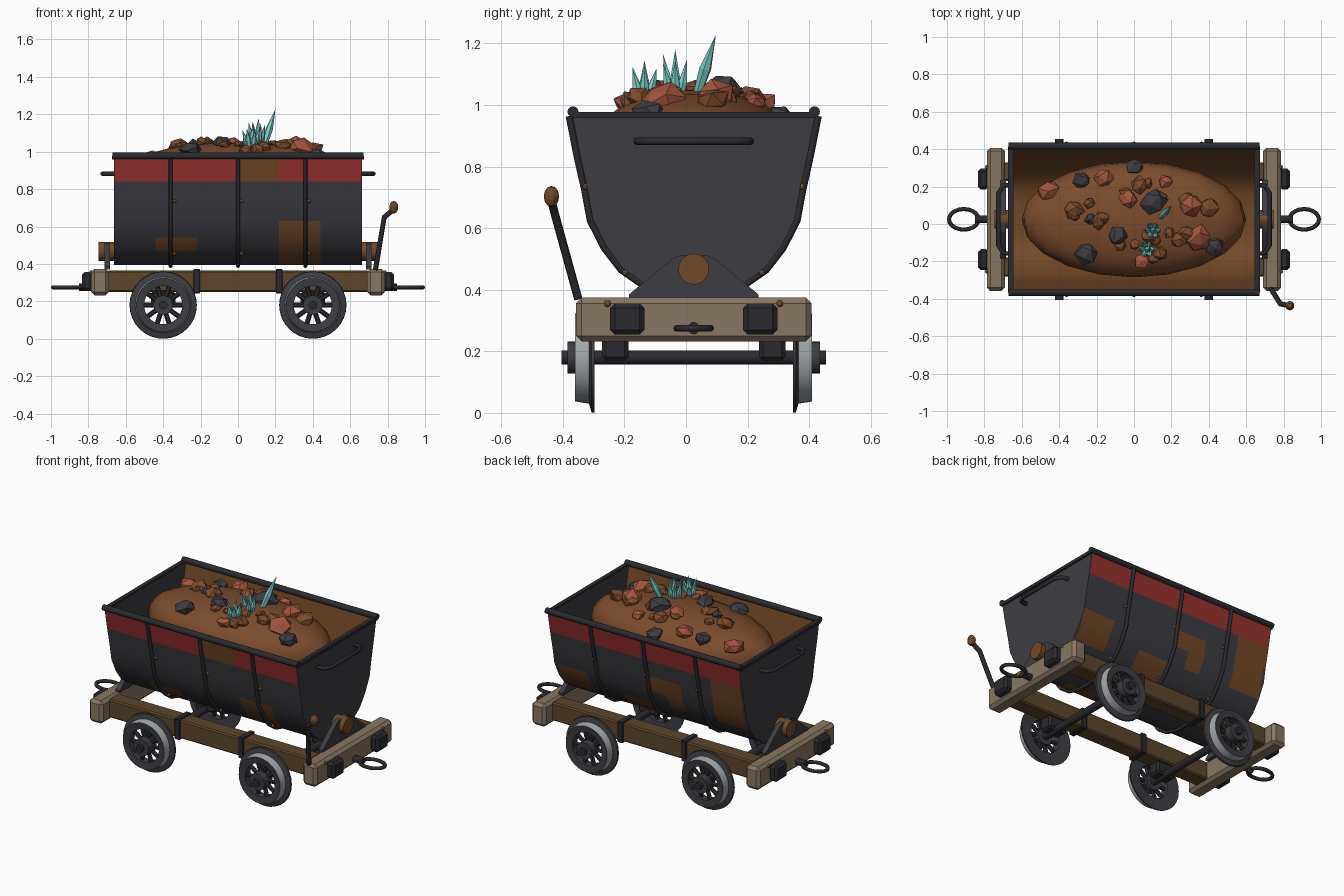
import bpy, bmesh, math, random
from mathutils import Vector, Matrix

old = bpy.data.objects.get("Cube")
if old:
    bpy.data.objects.remove(old)
random.seed(4)
MID = 0.025      # the wagon's centre line, pushed back by the lever
smooth = []


def material(name, r, g, b):
    m = bpy.data.materials.new(name)
    m.use_nodes = True
    m.diffuse_color = (r, g, b, 1)
    m.node_tree.nodes["Principled BSDF"].inputs["Base Color"].default_value = (r, g, b, 1)
    return m


plate = material("plate grey", .047, .046, .055)
iron = material("dark iron", .024, .024, .029)
red = material("red paint", .32, .032, .028)
rust = material("rust", .17, .066, .02)
ore = material("ore brown", .2, .072, .026)
red_ore = material("red ore", .37, .09, .05)
crystal_blue = material("crystal", .2, .62, .6)
pale_wood = material("pale wood", .25, .185, .12)
dark_wood = material("dark wood", .11, .06, .024)
steel = material("steel", .36, .39, .41)


def finish(name, bm, *mats, soft=True):
    bmesh.ops.recalc_face_normals(bm, faces=bm.faces)
    me = bpy.data.meshes.new(name)
    bm.to_mesh(me)
    bm.free()
    for m in mats:
        me.materials.append(m)
    ob = bpy.data.objects.new(name, me)
    ob.location.y = MID
    bpy.context.collection.objects.link(ob)
    if soft:
        smooth.append(ob)
    return ob


def box(name, centre, size, mat, bevel=0):
    bm = bmesh.new()
    bmesh.ops.create_cube(bm, size=1, matrix=Matrix.Translation(centre) @ Matrix.Diagonal((*size, 1)))
    if bevel:
        bmesh.ops.bevel(bm, geom=bm.edges[:], offset=bevel, segments=1, affect='EDGES')
    return finish(name, bm, mat, soft=False)


def add_rod(bm, a, b, r, tip=None, sides=12):
    a, b = Vector(a), Vector(b)
    turn = (b - a).to_track_quat('Z', 'Y').to_matrix().to_4x4()
    bmesh.ops.create_cone(bm, cap_ends=True, segments=sides, radius1=r, radius2=r if tip is None else tip,
                          depth=(b - a).length, matrix=Matrix.Translation((a + b) / 2) @ turn)


def rod(name, a, b, r, mat, sides=12):
    bm = bmesh.new()
    add_rod(bm, a, b, r, sides=sides)
    return finish(name, bm, mat)


def tube(name, points, r, mat, cyclic=False):
    cu = bpy.data.curves.new(name, 'CURVE')
    cu.dimensions = '3D'
    cu.bevel_depth, cu.bevel_resolution, cu.use_fill_caps = r, 2, True
    sp = cu.splines.new('POLY')
    sp.points.add(len(points) - 1)
    for p, q in zip(sp.points, points):
        p.co = (*q, 1)
    sp.use_cyclic_u = cyclic
    cu.materials.append(mat)
    ob = bpy.data.objects.new(name, cu)
    ob.location.y = MID
    bpy.context.collection.objects.link(ob)


def ball(name, centre, size, mat):
    bm = bmesh.new()
    bmesh.ops.create_uvsphere(bm, u_segments=10, v_segments=6, radius=1,
                              matrix=Matrix.Translation(centre) @ Matrix.Diagonal((*size, 1)))
    return finish(name, bm, mat)


def prism(name, outline, x0, x1, mat):
    bm = bmesh.new()
    face = bm.faces.new([bm.verts.new((x0, y, z)) for y, z in outline])
    out = bmesh.ops.extrude_face_region(bm, geom=[face])["geom"]
    bmesh.ops.translate(bm, verts=[v for v in out if isinstance(v, bmesh.types.BMVert)], vec=(x1 - x0, 0, 0))
    return finish(name, bm, mat)


# Tub cross-section, from one rim under the belly to the other
half = [(.395, .97), (.37, .84), (.346, .73), (.328, .63), (.283, .54), (.23, .47), (.16, .42), (.07, .395)]
section = [(-y, z) for y, z in half] + half[::-1]
# Rust patches as side, x range, z range
patches = [(-1, 0, .22, .84, 1), (-1, .22, .44, .4, .63), (-1, -.44, -.22, .47, .54),
           (1, -.66, -.44, .54, .84), (1, -.22, 0, .63, .73), (1, -.22, -.11, .54, .63),
           (1, 0, .22, .42, .54), (1, .44, .66, .47, .63)]


def paint(c):
    for side, x0, x1, z0, z1 in patches:
        if c.y * side > 0 and x0 < c.x < x1 and z0 < c.z < z1:
            return 2
    return 1 if c.z > .84 else 0


def sheet(name, outline, rule, *mats):
    bm = bmesh.new()
    cols = [[bm.verts.new((-.66 + .11 * i, y, z)) for y, z in outline] for i in range(13)]
    for a, b in zip(cols, cols[1:]):
        for j in range(len(outline) - 1):
            f = bm.faces.new((a[j], a[j + 1], b[j + 1], b[j]))
            f.material_index = rule(f.calc_center_median())
    return finish(name, bm, *mats)


sheet("tub_shell", section, paint, plate, red, rust)
lining = sheet("tub_lining", [(y * .965, max(z, .41)) for y, z in section], lambda c: 0, rust)
lining.data.flip_normals()

# Ribs, rivets and rim
for x in (-.36, 0, .36):
    tube("tub_rib", [(x, y * 1.025, z - .006) for y, z in section], .011, iron)
    for s in (-1, 1):
        ball("rivet", (x + .02, s * .352, .735), (.01, .01, .01), rust)
        ball("rivet", (x + .02, s * .222, .455), (.01, .01, .01), rust)
for s in (-1, 1):
    rod("side_rim", (-.672, s * .392, .978), (.672, s * .392, .978), .018, iron)
    box("end_rim", (s * .66, 0, .968), (.026, .78, .02), iron)

# Parts repeated at both ends
ring = [(math.cos(i * math.tau / 20), math.sin(i * math.tau / 20)) for i in range(20)]
for s in (-1, 1):
    prism("tub_end", section, s * .645, s * .662, plate)
    tube("end_handle", [(s * x, y, .882) for x, y in
                        ((.65, -.185), (.7, -.18), (.725, -.14), (.725, .14), (.7, .18), (.65, .185))], .012, iron)
    prism("pivot_bracket", [(-.21, .37), (-.21, .385), (-.07, .5), (-.045, .512),
                            (.045, .512), (.07, .5), (.21, .385), (.21, .37)], s * .685, s * .715, plate)
    rod("pivot_pin", (s * .65, 0, .467), (s * .745, 0, .467), .05, rust, 20)
    box("end_beam", (s * .738, 0, .303), (.096, .765, .142), pale_wood, .018)
    for t in (-1, 1):
        box("buffer", (s * .805, t * .216, .305), (.06, .112, .102), iron, .016)
        ball("beam_bolt", (s * .786, t * .2 + .08 * t, .355), (.01, .011, .011), rust)
    rod("coupling_shank", (s * .77, 0, .275), (s * .85, 0, .275), .02, iron)
    tube("coupling_ring", [(s * .91 + .079 * c, .055 * d, .275) for c, d in ring], .011, iron, True)

# Side beams with iron straps
for t in (-1, 1):
    box("side_beam", (0, t * .255, .307), (1.4, .1, .114), dark_wood, .008)
    for x in (-.22, .22):
        box("beam_strap", (x, t * .255, .307), (.036, .118, .13), iron, .004)


# Wheels: flanged rim with a bright tread, spokes and hub
def wheel(x, t):
    profile = [(.102, .328), (.18, .322), (.178, .332), (.15, .34), (.143, .385), (.102, .38)]
    bm = bmesh.new()
    n = 32
    rings = []
    for i in range(n):
        a = i * math.tau / n
        rings.append([bm.verts.new((x + r * math.cos(a), t * y, .18 + r * math.sin(a))) for r, y in profile])
    for i, a in enumerate(rings):
        b = rings[(i + 1) % n]
        for j in range(len(profile)):
            k = (j + 1) % len(profile)
            bm.faces.new((a[j], a[k], b[k], b[j])).material_index = int(j == 3)
    finish("wheel_rim", bm, plate, steel)
    bm = bmesh.new()
    for i in range(10):
        c, d = math.cos(i * math.tau / 10), math.sin(i * math.tau / 10)
        add_rod(bm, (x + .03 * c, t * .355, .18 + .03 * d), (x + .11 * c, t * .355, .18 + .11 * d), .013, sides=6)
    finish("wheel_spokes", bm, iron)
    rod("wheel_hub", (x, t * .33, .18), (x, t * .41, .18), .052, plate, 16)


for x in (-.4, .4):
    rod("axle", (x, -.43, .18), (x, .43, .18), .023, iron)
    for t in (-1, 1):
        wheel(x, t)
        box("axle_box", (x, t * .255, .212), (.13, .085, .085), iron, .012)

# Brake lever
tube("brake_lever", [(.735, -.375, .37), (.782, -.452, .65), (.83, -.462, .69)], .014, iron)
ball("lever_knob", (.833, -.462, .703), (.025, .025, .034), rust)


# Ore mound with loose rocks
def mound_height(x, y):
    return .85 + .2 * max(0, 1 - (x / .6) ** 2 - (y / .31) ** 2) ** .36


bm = bmesh.new()
bmesh.ops.create_uvsphere(bm, u_segments=20, v_segments=14, radius=1)
for v in bm.verts:
    v.co.x, v.co.y = v.co.x * .6, v.co.y * .31
    v.co.z = mound_height(v.co.x, v.co.y) if v.co.z > 0 else .85 + .2 * v.co.z
finish("ore_mound", bm, ore)


def rocks(name, spots, mat):
    bm = bmesh.new()
    for x, y, r in spots:
        place = Matrix.Translation((x, y, mound_height(x, y) + r * .1))
        turn = Matrix.Rotation(random.uniform(0, 6), 4, (random.random(), random.random(), 1))
        made = bmesh.ops.create_icosphere(bm, subdivisions=1, radius=r)["verts"]
        for v in made:
            v.co = place @ Matrix.Diagonal((1, 1, .75, 1)) @ turn @ (v.co * random.uniform(.8, 1.15))
    finish(name, bm, mat, soft=False)


rocks("dark_rocks", [(-.25, -.18, .065), (-.09, -.09, .055), (-.28, .21, .05), (.1, .09, .075),
                     (.43, -.15, .06), (0, .28, .05), (-.23, 0, .035)], plate)
rocks("red_rocks", [(-.46, .15, .06), (-.16, .22, .06), (.3, .07, .065), (.34, -.1, .07),
                    (.04, -.22, .045), (-.03, .11, .05), (.17, .2, .04)], red_ore)
brown = [(-.32, .05, .055), (.4, .06, .06), (.24, -.11, .045), (.03, .18, .05), (.14, -.18, .045)]
for i in range(16):
    a, d = random.uniform(0, math.tau), random.uniform(.3, .8)
    brown.append((.06 + .48 * d * math.cos(a), .26 * d * math.sin(a), random.uniform(.028, .048)))
rocks("brown_rocks", brown, ore)

# Crystal clusters
bm = bmesh.new()


def spike(base, tip, r):
    base, tip = Vector(base), Vector(tip)
    waist = base.lerp(tip, .45)
    add_rod(bm, base, waist, r * .7, r, 6)
    add_rod(bm, waist, tip, r, 0, 6)


spike((.14, .01, 1.03), (.2, .072, 1.228), .02)
for x, y, top in ((.07, -.16, 1.13), (.1, -.06, 1.165)):
    for i in range(6):
        a = i * math.tau / 6
        c, d = math.cos(a), math.sin(a)
        spike((x + .015 * c, y + .015 * d, 1.01),
              (x + .045 * c, y + .045 * d, top - random.uniform(0, .04)), .016)
    spike((x, y, 1.01), (x + .01, y, top + .015), .018)
finish("crystals", bm, crystal_blue, soft=False)

# Smooth the rounded parts, keeping hard edges
bpy.ops.object.select_all(action='DESELECT')
for ob in smooth:
    ob.select_set(True)
bpy.context.view_layer.objects.active = smooth[0]
bpy.ops.object.shade_smooth_by_angle(angle=math.radians(32))
